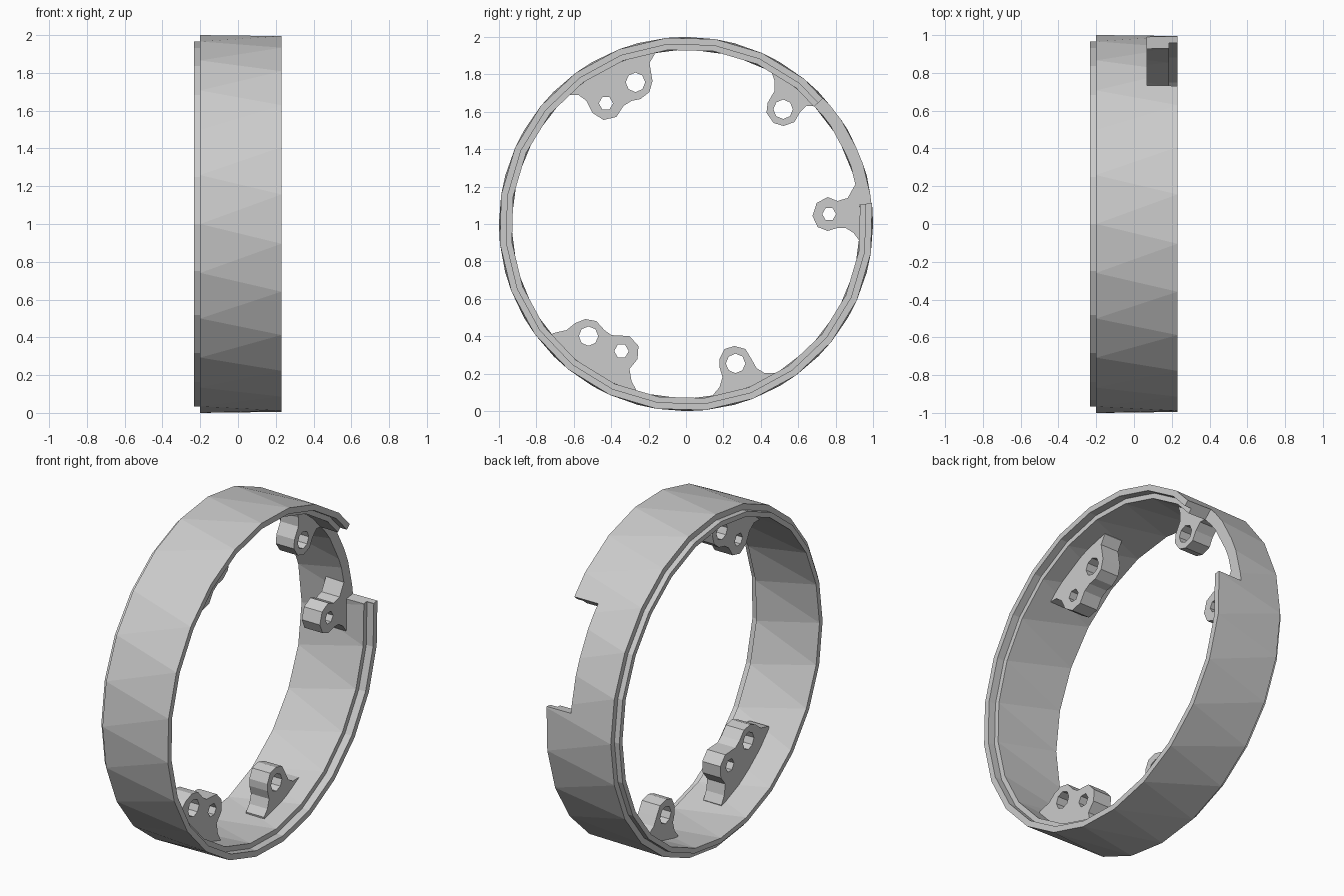
import bpy, bmesh
from math import cos, sin, atan2, pi, radians
from mathutils import Matrix

if "Cube" in bpy.data.objects:
    bpy.data.objects.remove(bpy.data.objects["Cube"])

SIDES = 24
CZ = 1.0                       # ring axis height
TWIST = radians(6)             # the far rim's facets are offset from the near rim's
X0, X1 = -0.07, 0.07           # lug thickness range
X0 = -0.05


def polar(r, a):
    return (r * cos(a), CZ + r * sin(a))


def plate(name, outline, x0, x1, holes=()):
    """Extrude a (y, z) outline with round holes along x."""
    cu = bpy.data.curves.new(name, 'CURVE')
    cu.dimensions = '2D'
    cu.fill_mode = 'BOTH'
    cu.extrude = (x1 - x0) / 2
    loops = [outline]
    for y, z, r, n in holes:
        loops.append([(y + r * cos(2 * pi * i / n), z + r * sin(2 * pi * i / n)) for i in range(n)])
    for pts in loops:
        sp = cu.splines.new('POLY')
        sp.points.add(len(pts) - 1)
        for p, (y, z) in zip(sp.points, pts):
            p.co = (y, z, 0, 1)
        sp.use_cyclic_u = True
    tmp = bpy.data.objects.new(name + "_curve", cu)
    bpy.context.collection.objects.link(tmp)
    dg = bpy.context.evaluated_depsgraph_get()
    me = bpy.data.meshes.new_from_object(tmp.evaluated_get(dg))
    bpy.data.objects.remove(tmp)
    # local x -> y, local y -> z, local z -> x
    me.transform(Matrix(((0, 0, 1, (x0 + x1) / 2), (1, 0, 0, 0), (0, 1, 0, 0), (0, 0, 0, 1))))
    bm = bmesh.new()
    bm.from_mesh(me)
    bmesh.ops.remove_doubles(bm, verts=bm.verts, dist=1e-5)
    bmesh.ops.recalc_face_normals(bm, faces=bm.faces)
    for f in bm.faces:
        f.smooth = False
    bm.to_mesh(me)
    bm.free()
    ob = bpy.data.objects.new(name, me)
    bpy.context.collection.objects.link(ob)
    return ob


def lug(name, edge, holes):
    """Mounting lug: inner edge given, outer edge follows the ring wall."""
    a0 = atan2(edge[-1][1] - CZ, edge[-1][0])
    a1 = atan2(edge[0][1] - CZ, edge[0][0])
    d = (a1 - a0 + pi) % (2 * pi) - pi
    arc = [polar(0.957, a0 + d * i / 5) for i in range(6)]
    return plate(name, edge + arc, X0, X1, holes)


# Ring: closed profile (x, radius, twist) with a spigot lip and a stepped rim
profile = [(-0.232, 0.935, 0), (-0.232, 0.965, 0), (-0.20, 0.965, 0), (-0.20, 1.0, 0),
           (0.23, 1.0, TWIST), (0.23, 0.965, TWIST), (0.185, 0.965, TWIST), (0.185, 0.935, TWIST)]
bm = bmesh.new()
rows = []
for x, r, t in profile:
    row = []
    for i in range(SIDES):
        y, z = polar(r, 2 * pi * i / SIDES + t)
        row.append(bm.verts.new((x, y, z)))
    rows.append(row)
for k, (x, r, t) in enumerate(profile):
    A, B = rows[k], rows[(k + 1) % len(rows)]
    tb = profile[(k + 1) % len(rows)][2]
    for i in range(SIDES):
        j = (i + 1) % SIDES
        if t == tb:
            bm.faces.new((A[i], A[j], B[j], B[i]))
        elif t < tb:                       # slanted triangle facets
            bm.faces.new((A[i], A[j], B[i]))
            bm.faces.new((A[j], B[j], B[i]))
        else:
            bm.faces.new((B[i], B[j], A[i]))
            bm.faces.new((B[j], A[j], A[i]))
bmesh.ops.recalc_face_normals(bm, faces=bm.faces)
me = bpy.data.meshes.new("ring")
bm.to_mesh(me)
bm.free()
ring = bpy.data.objects.new("ring", me)
bpy.context.collection.objects.link(ring)

# Notch in the rim
n0, n1 = radians(6.4), radians(42.5)
cutter = plate("notch_cutter", [polar(0.85, n0), polar(1.2, n0), polar(1.2, n1), polar(0.85, n1)], X1, 0.4)
cutter.hide_render = True
mod = ring.modifiers.new("notch", 'BOOLEAN')
mod.operation = 'DIFFERENCE'
mod.solver = 'EXACT'
mod.object = cutter
bpy.context.view_layer.objects.active = ring
bpy.ops.object.modifier_apply(modifier=mod.name)
bpy.data.objects.remove(cutter)

# Mounting lugs
lug("upper_left_lug",
    [(-.163, 1.914), (-.195, 1.861), (-.179, 1.765), (-.195, 1.706), (-.243, 1.668), (-.291, 1.658),
     (-.334, 1.631), (-.372, 1.572), (-.441, 1.556), (-.50, 1.594), (-.532, 1.658), (-.575, 1.69), (-.634, 1.69)],
    [(-.27, 1.757, .052, 8), (-.428, 1.645, .038, 6)])
lug("lower_left_lug",
    [(-.709, .417), (-.639, .433), (-.591, .471), (-.537, .492), (-.479, .481), (-.436, .433), (-.398, .406),
     (-.302, .401), (-.254, .348), (-.259, .278), (-.302, .225), (-.291, .16), (-.265, .112)],
    [(-.521, .401, .052, 8), (-.345, .321, .039, 6)])
lug("bottom_lug",
    [(.147, .09), (.179, .128), (.195, .182), (.179, .235), (.179, .278), (.206, .332), (.259, .348),
     (.318, .332), (.35, .278), (.377, .23), (.42, .203), (.479, .203)],
    [(.265, .255, .052, 8)])
lug("right_lug",
    [(.928, .909), (.896, .952), (.853, .979), (.81, .979), (.757, .963), (.703, .984), (.676, 1.043),
     (.698, 1.112), (.757, 1.144), (.81, 1.123), (.864, 1.139), (.906, 1.214)],
    [(.765, 1.053, .037, 6)])
lug("upper_right_lug",
    [(.457, 1.813), (.473, 1.765), (.473, 1.711), (.436, 1.647), (.43, 1.594), (.468, 1.54), (.521, 1.524),
     (.58, 1.545), (.607, 1.594), (.644, 1.632), (.687, 1.631), (.735, 1.588)],
    [(.519, 1.613, .052, 8)])
